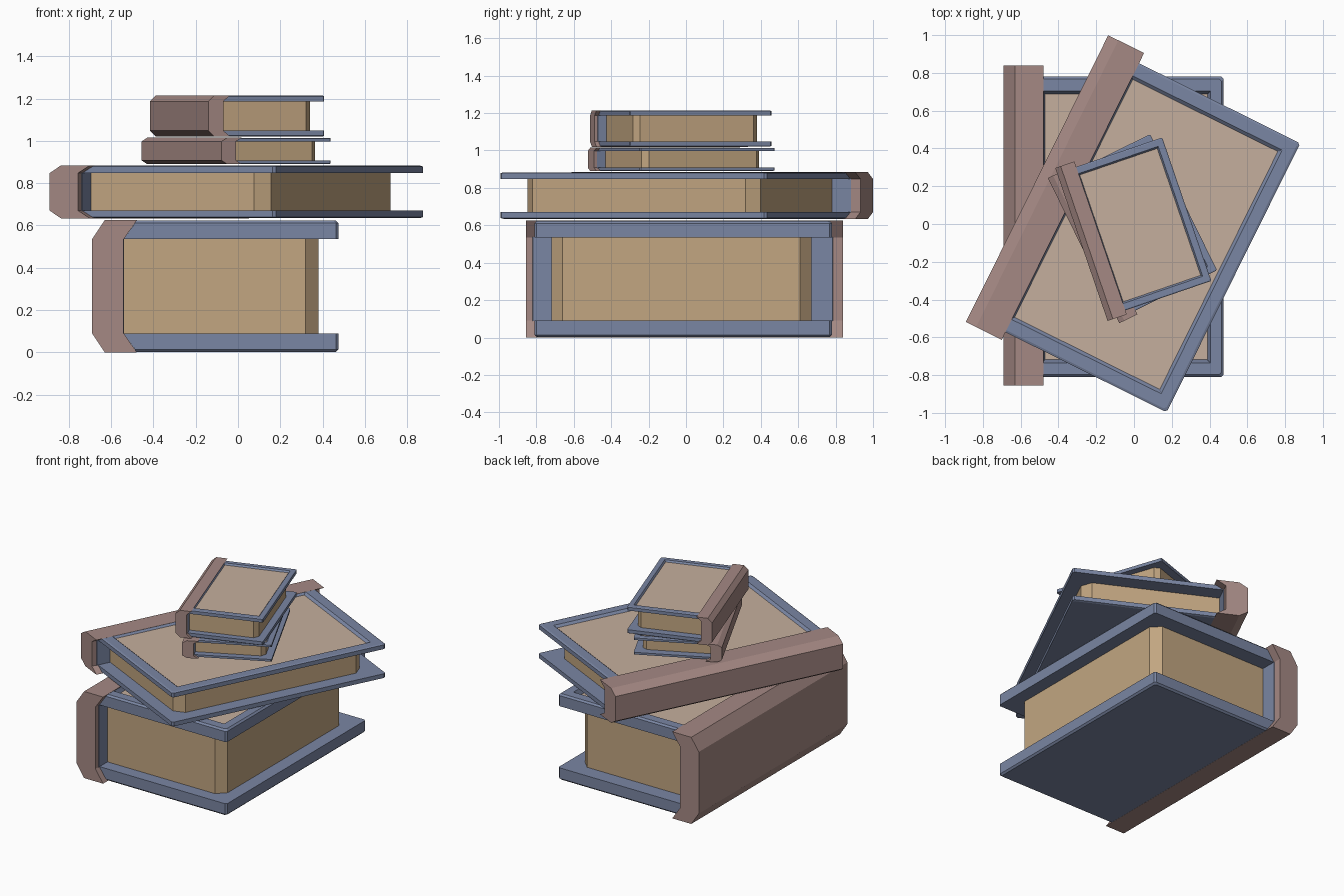
import bpy, bmesh
from mathutils import Matrix, Vector
from math import radians

if "Cube" in bpy.data.objects:
    bpy.data.objects.remove(bpy.data.objects["Cube"])


def material(name, rgb):
    m = bpy.data.materials.new(name)
    m.diffuse_color = (*rgb, 1)
    m.use_nodes = True
    m.node_tree.nodes["Principled BSDF"].inputs["Base Color"].default_value = m.diffuse_color
    return m


COVER = material("cover_blue", (0.195, 0.238, 0.366))
SPINE = material("spine_rose", (0.376, 0.25, 0.231))
PAPER = material("paper_tan", (0.54, 0.38, 0.22))
PANEL = material("panel_beige", (0.56, 0.43, 0.34))


def rect(x0, x1, y0, y1, z, c):
    # rectangle whose two fore-edge corners are cut by c
    return [(x0, y0, z), (x1 - c, y0, z), (x1, y0 + c, z),
            (x1, y1 - c, z), (x1 - c, y1, z), (x0, y1, z)]


def loft(name, rings, mat, matrix, cap_mat=None):
    bm = bmesh.new()
    loops = [[bm.verts.new(p) for p in r] for r in rings]
    n = len(rings[0])
    for a, b in zip(loops, loops[1:]):
        for i in range(n):
            j = (i + 1) % n
            bm.faces.new((a[i], a[j], b[j], b[i]))
    bm.faces.new(loops[0][::-1])
    cap = bm.faces.new(loops[-1])
    if cap_mat:
        cap.material_index = 1
    bmesh.ops.recalc_face_normals(bm, faces=bm.faces)
    me = bpy.data.meshes.new(name)
    bm.to_mesh(me)
    bm.free()
    me.materials.append(mat)
    if cap_mat:
        me.materials.append(cap_mat)
    ob = bpy.data.objects.new(name, me)
    bpy.context.collection.objects.link(ob)
    ob.matrix_world = matrix


def book(tag, x, y, z, turn, size, height):
    m = (Matrix.Translation((x, y, z)) @ Matrix.Rotation(radians(turn), 4, 'Z')
         @ Matrix.Diagonal((size, size, height, 1)))
    # bottom cover with a softened lower rim
    loft(tag + "_bottom_cover", [
        rect(-0.54, 0.475, -0.81, 0.78, 0.09, 0.012),
        rect(-0.487, 0.475, -0.81, 0.78, 0.014, 0.012),
        rect(-0.487, 0.463, -0.798, 0.768, 0.002, 0.012)], COVER, m)
    # top cover with a sunken front panel
    loft(tag + "_top_cover", [
        rect(-0.54, 0.475, -0.81, 0.78, 0.535, 0.012),
        rect(-0.487, 0.475, -0.81, 0.78, 0.611, 0.012),
        rect(-0.487, 0.463, -0.798, 0.768, 0.623, 0.012),
        rect(-0.486, 0.405, -0.735, 0.705, 0.623, 0.001),
        rect(-0.47, 0.388, -0.718, 0.688, 0.585, 0.001)], COVER, m, PANEL)
    # spine lining between the covers
    loft(tag + "_spine_lining", [rect(-0.6, -0.538, -0.82, 0.785, h, 0.001)
                                 for h in (0.08, 0.545)], COVER, m)
    # page block with cut fore-edge corners
    loft(tag + "_pages", [rect(-0.55, 0.38, -0.72, 0.67, h, 0.06)
                          for h in (0.085, 0.54)], PAPER, m)
    # chamfered spine wrapping both covers
    half = [(-0.478, 0.625), (-0.63, 0.625), (-0.69, 0.535)]
    prof = half + [(px, 0.625 - pz) for px, pz in half[::-1]]
    prof += [(-0.54, 0.09), (-0.54, 0.535)]
    loft(tag + "_spine", [[(px, py, pz) for px, pz in prof]
                          for py in (-0.855, 0.84)], SPINE, m)


# stack from the ground up
book("large_thick_book", 0, 0, 0, 0, 1, 1)
book("large_thin_book", 0.108, -0.06, 0.634, -26.4, 1, 0.4)
book("small_thin_book", 0.044, 0.016, 0.89, 26.2, 0.505, 0.2)
book("small_thick_book", 0.05, 0.008, 1.02, 18.9, 0.505, 0.312)
